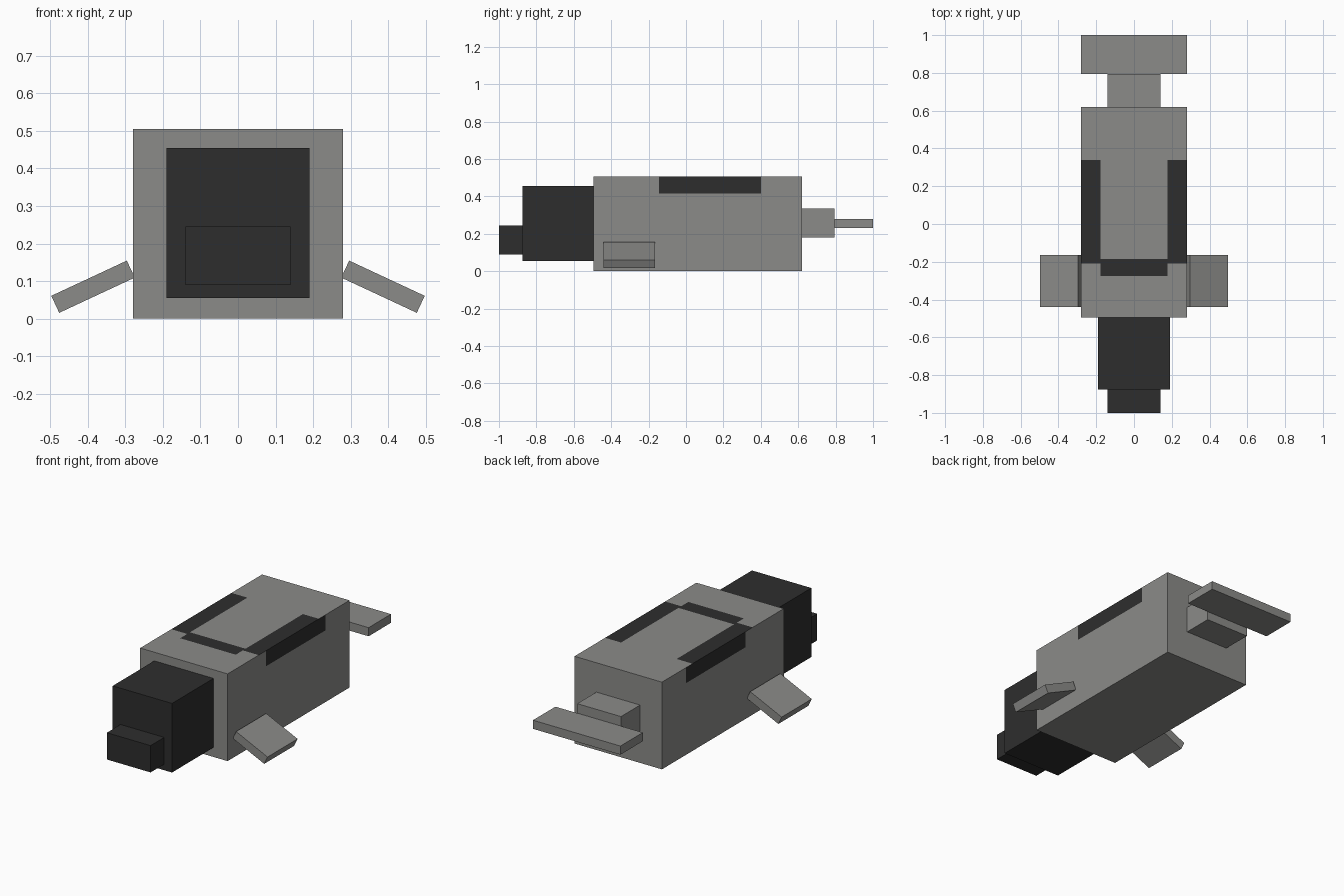
import bpy
import bmesh
from math import radians

cube = bpy.data.objects.get("Cube")
if cube:
    bpy.data.objects.remove(cube, do_unlink=True)


def make_material(name, colour):
    mat = bpy.data.materials.new(name)
    mat.use_nodes = True
    mat.diffuse_color = (*colour, 1)
    mat.node_tree.nodes["Principled BSDF"].inputs["Base Color"].default_value = (*colour, 1)
    return mat


grey = make_material("seal grey", (0.26, 0.26, 0.25))
dark = make_material("dark charcoal", (0.027, 0.027, 0.027))


def box(name, half_width, y, z, mat):
    """Box centred on x, spanning the given y and z ranges."""
    bm = bmesh.new()
    bmesh.ops.create_cube(bm, size=1)
    for v in bm.verts:
        v.co = (half_width * (1 if v.co.x > 0 else -1), y[v.co.y > 0], z[v.co.z > 0])
    mesh = bpy.data.meshes.new(name)
    bm.to_mesh(mesh)
    bm.free()
    mesh.materials.append(mat)
    obj = bpy.data.objects.new(name, mesh)
    bpy.context.collection.objects.link(obj)
    return obj


# Head, snout and tail
box("head", 0.19, (-0.875, -0.495), (0.055, 0.455), dark)
box("snout", 0.14, (-1, -0.875), (0.09, 0.245), dark)
box("tail_base", 0.14, (0.62, 0.795), (0.18, 0.335), grey)
box("tail_fin", 0.28, (0.795, 1), (0.23, 0.28), grey)

# Body, cut along the borders of the back marking
body = box("body", 0.28, (-0.495, 0.62), (0, 0.505), grey)
body.data.materials.append(dark)
strip_x, strip_y = 0.178, (-0.21, 0.34)
band_y = (-0.275, -0.185)
flank_y, flank_z = (-0.145, 0.4), 0.415

bm = bmesh.new()
bm.from_mesh(body.data)
cuts = [(0, x) for x in (-strip_x, strip_x)]
cuts += [(1, y) for y in (*strip_y, *band_y, *flank_y)]
cuts.append((2, flank_z))
for axis, value in cuts:
    point, normal = [0, 0, 0], [0, 0, 0]
    point[axis], normal[axis] = value, 1
    bmesh.ops.bisect_plane(bm, geom=bm.verts[:] + bm.edges[:] + bm.faces[:],
                           plane_co=point, plane_no=normal)

# Dark marking: front band, two back strips and their fold down the flanks
bm.normal_update()
for f in bm.faces:
    c = f.calc_center_median()
    if f.normal.z > 0.5:
        span = strip_y if abs(c.x) > strip_x else band_y
        f.material_index = int(span[0] < c.y < span[1])
    elif abs(f.normal.x) > 0.5:
        f.material_index = int(c.z > flank_z and flank_y[0] < c.y < flank_y[1])
bm.to_mesh(body.data)
bm.free()

# Drooping front flippers
for side, sign in (("left", 1), ("right", -1)):
    flipper = box(side + "_flipper", 0.111, (-0.44, -0.165), (-0.025, 0.025), grey)
    flipper.location = (sign * 0.386, 0, 0.085)
    flipper.rotation_euler.y = sign * radians(25)
